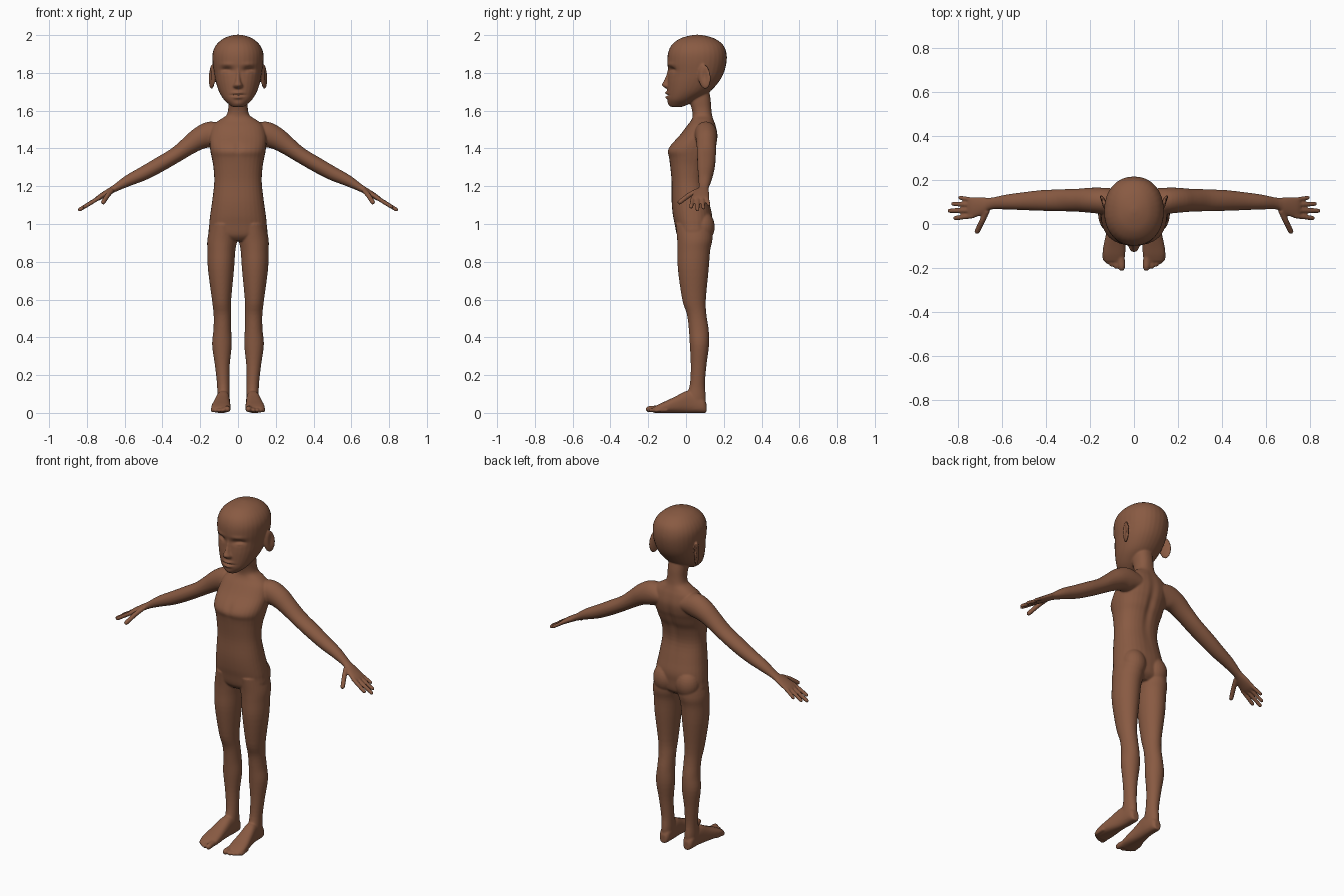
import bpy, bmesh, math
from mathutils import Vector, Matrix

bm = bmesh.new()


def smooth(rows, n=4):
    """Catmull-Rom interpolation of rows of numbers."""
    out = []
    for i in range(len(rows) - 1):
        a, b, c, d = (rows[max(i - 1, 0)], rows[i], rows[i + 1], rows[min(i + 2, len(rows) - 1)])
        for k in range(n):
            t = k / n
            out.append([0.5 * (2 * q + (r - p) * t + (2 * p - 5 * q + 4 * r - s) * t * t
                               + (3 * q - p - 3 * r + s) * t ** 3) for p, q, r, s in zip(a, b, c, d)])
    return out + [list(rows[-1])]


def loft(rings, power=2.0, side=1, n=32):
    """Skin rings of (centre, half axis u, half axis v) into a closed solid."""
    loops = []
    for c, u, v in rings:
        loop = []
        for k in range(n):
            a = 2 * math.pi * k / n
            ca, sa = math.cos(a), math.sin(a)
            p = (c + u * math.copysign(abs(ca) ** (2 / power), ca)
                 + v * math.copysign(abs(sa) ** (2 / power), sa))
            loop.append(bm.verts.new((p.x * side, p.y, p.z)))
        loops.append(loop)
    for a, b in zip(loops, loops[1:]):
        for k in range(n):
            bm.faces.new((a[k], a[(k + 1) % n], b[(k + 1) % n], b[k]))
    bm.faces.new(loops[0])
    bm.faces.new(loops[-1])


def upright(rows, power=2.0, side=1):
    """Rows of z, centre x, half width, front y, back y."""
    loft([(Vector((x, (f + b) / 2, z)), Vector((w, 0, 0)), Vector((0, (b - f) / 2, 0)))
          for z, x, w, f, b in smooth(rows)], power, side)


def digit(points, r, side):
    """Finger or toe: a round tube with a rounded tip."""
    pts = [Vector(p) for p in points]
    d = (pts[-1] - pts[-2]).normalized()
    tip = pts.pop()
    path = [(p, r) for p in pts]
    path += [(tip - d * r * (1 - math.sin(a)), r * 0.93 * math.cos(a)) for a in (0, 0.4, 0.8, 1.15, 1.45)]
    u = d.cross(Vector((0, 0, 1))).normalized()
    v = d.cross(u)
    loft([(p, u * q, v * q) for p, q in path], 2, side, 14)


def ball(c, r, turn=0.0, tilt=0.0):
    m = (Matrix.Translation(c) @ Matrix.Rotation(turn, 4, 'Z') @ Matrix.Rotation(tilt, 4, 'X')
         @ Matrix.Diagonal((*r, 1)))
    bmesh.ops.create_uvsphere(bm, u_segments=24, v_segments=16, radius=1, matrix=m)


# Torso and neck
upright([(.91, 0, .06, -.02, .10), (.94, 0, .148, -.047, .13), (1.0, 0, .152, -.06, .137),
         (1.05, 0, .147, -.07, .138), (1.12, 0, .137, -.076, .122), (1.22, 0, .126, -.076, .102),
         (1.30, 0, .13, -.083, .115), (1.35, 0, .139, -.09, .137), (1.385, 0, .146, -.098, .15),
         (1.42, 0, .15, -.08, .162), (1.47, 0, .15, -.033, .168), (1.52, 0, .135, .005, .158),
         (1.55, 0, .10, .028, .147), (1.575, 0, .062, .035, .139), (1.61, 0, .052, .03, .134),
         (1.66, 0, .052, .015, .13), (1.72, 0, .05, .01, .12)], 2.3)

# Head
upright([(1.62, 0, .03, -.08, -.02), (1.635, 0, .05, -.09, .015), (1.66, 0, .076, -.098, .06),
         (1.70, 0, .10, -.099, .125), (1.75, 0, .117, -.098, .172), (1.80, 0, .127, -.094, .20),
         (1.86, 0, .135, -.099, .215), (1.91, 0, .133, -.094, .213), (1.95, 0, .114, -.074, .195),
         (1.98, 0, .08, -.035, .155), (1.995, 0, .045, .01, .11), (2.002, 0, .01, .05, .07)], 2.15)

# Nose
upright([(1.83, 0, .012, -.096, -.05), (1.79, 0, .013, -.104, -.05), (1.755, 0, .018, -.119, -.05),
         (1.737, 0, .026, -.129, -.05), (1.724, 0, .028, -.117, -.05), (1.714, 0, .02, -.1, -.05)])

for s in (1, -1):
    # Ear and buttock
    ball((s * .138, .097, 1.78), (.012, .036, .066), -s * .4, .12)
    ball((s * .073, .085, .985), (.07, .067, .085))

    # Leg
    upright([(1.0, .075, .07, -.055, .138), (.92, .083, .079, -.047, .14), (.86, .088, .074, -.045, .128),
             (.76, .09, .069, -.043, .12), (.60, .087, .051, -.02, .105), (.52, .083, .046, .005, .108),
             (.44, .083, .047, .015, .12), (.36, .085, .052, .02, .122), (.25, .083, .039, .025, .108),
             (.15, .078, .033, .02, .10), (.08, .077, .033, .0, .105), (.02, .077, .03, .0, .10)], 2, s)

    # Foot
    foot = [(.108, .077, .018, .05), (.09, .077, .03, .08), (.04, .077, .034, .11), (0, .08, .037, .115),
            (-.05, .085, .043, .09), (-.10, .089, .05, .066), (-.14, .091, .051, .048), (-.17, .09, .044, .032)]
    loft([(Vector((x, y, h / 2)), Vector((w, 0, 0)), Vector((0, 0, h / 2)))
          for y, x, w, h in smooth(foot)], 2.5, s)

    # Toes
    for x, y, r in ((.056, -.214, .017), (.082, -.205, .012), (.102, -.195, .0115),
                    (.119, -.183, .011), (.134, -.168, .0105)):
        digit([(x * .9 + .009, y + .07, r + .006), (x, y + .025, r + .004), (x, y, r)], r, s)

    # Arm and palm: x, y, z, half thickness, half depth
    arm = smooth([(.07, .10, 1.475, .05, .06), (.14, .105, 1.475, .068, .06), (.20, .108, 1.455, .06, .057),
                  (.26, .108, 1.415, .049, .052), (.33, .108, 1.365, .041, .05), (.42, .107, 1.312, .04, .047),
                  (.50, .104, 1.268, .037, .041), (.58, .10, 1.23, .03, .034), (.65, .093, 1.19, .019, .027),
                  (.69, .082, 1.167, .017, .04), (.735, .075, 1.14, .014, .049), (.755, .075, 1.128, .009, .045)])
    rings = []
    for i, (x, y, z, t, d) in enumerate(arm):
        a, b = arm[max(i - 1, 0)], arm[min(i + 1, len(arm) - 1)]
        nrm = Vector((a[2] - b[2], 0, b[0] - a[0])).normalized()
        rings.append((Vector((x, y, z)), nrm * t, Vector((0, d, 0))))
    loft(rings, 2, s)

    # Fingers and thumb
    for base, tip, r in (((.73, .037, 1.142), (.822, .026, 1.085), .0115),
                         ((.74, .062, 1.137), (.848, .06, 1.07), .0115),
                         ((.735, .087, 1.14), (.832, .092, 1.08), .011),
                         ((.725, .109, 1.146), (.80, .121, 1.098), .0105)):
        digit([base, tip], r, s)
    digit([(.668, .062, 1.178), (.69, .015, 1.152), (.718, -.043, 1.108)], .0135, s)

bmesh.ops.recalc_face_normals(bm, faces=bm.faces[:])
mesh = bpy.data.meshes.new("body")
bm.to_mesh(mesh)
bm.free()
body = bpy.data.objects.new("body", mesh)
bpy.context.collection.objects.link(body)

# Fuse all the parts into one smooth skin
rem = body.modifiers.new("fuse", 'REMESH')
rem.mode = 'VOXEL'
rem.voxel_size = 0.0048
soft = body.modifiers.new("soften", 'SMOOTH')
soft.factor = 0.5
soft.iterations = 6
skin = bpy.data.meshes.new_from_object(body.evaluated_get(bpy.context.evaluated_depsgraph_get()))
body.modifiers.clear()
body.data = skin

# Sculpted details: centre, radii, push (mirrored when off centre)
marks = [
    ((.06, -.085, 1.815), (.032, .05, .015), (0, .019, 0)),     # eye sockets
    ((.06, -.075, 1.806), (.018, .05, .008), (0, -.008, 0)),    # eyes
    ((.06, -.085, 1.845), (.036, .05, .011), (0, -.004, 0)),    # brows
    ((0, -.10, 1.694), (.026, .05, .008), (0, -.013, 0)),       # upper lip
    ((0, -.10, 1.682), (.032, .05, .004), (0, .009, 0)),        # mouth
    ((0, -.10, 1.670), (.023, .05, .008), (0, -.012, 0)),       # lower lip
    ((0, -.09, 1.635), (.025, .04, .015), (0, -.005, 0)),       # chin
    ((.152, .10, 1.785), (.012, .016, .036), (-.009, 0, 0)),    # ear hollows
    ((0, .15, 1.33), (.02, .06, .15), (0, -.01, 0)),            # spine
    ((0, -.09, 1.41), (.018, .04, .04), (0, .006, 0)),          # breastbone
]
marks += [((-c[0], c[1], c[2]), r, (-p[0], p[1], p[2])) for c, r, p in marks if c[0]]
for v in skin.vertices:
    if v.co.z < 1.0 or abs(v.co.x) > .2:
        continue
    move = Vector()
    for c, r, p in marks:
        q = sum(((a - b) / w) ** 2 for a, b, w in zip(v.co, c, r))
        if q < 8:
            move += Vector(p) * math.exp(-q)
    v.co += move

# Skin colour
mat = bpy.data.materials.new("brown skin")
mat.diffuse_color = (.25, .103, .055, 1)
skin.materials.clear()
skin.materials.append(mat)
for f in skin.polygons:
    f.use_smooth = True
    f.material_index = 0
